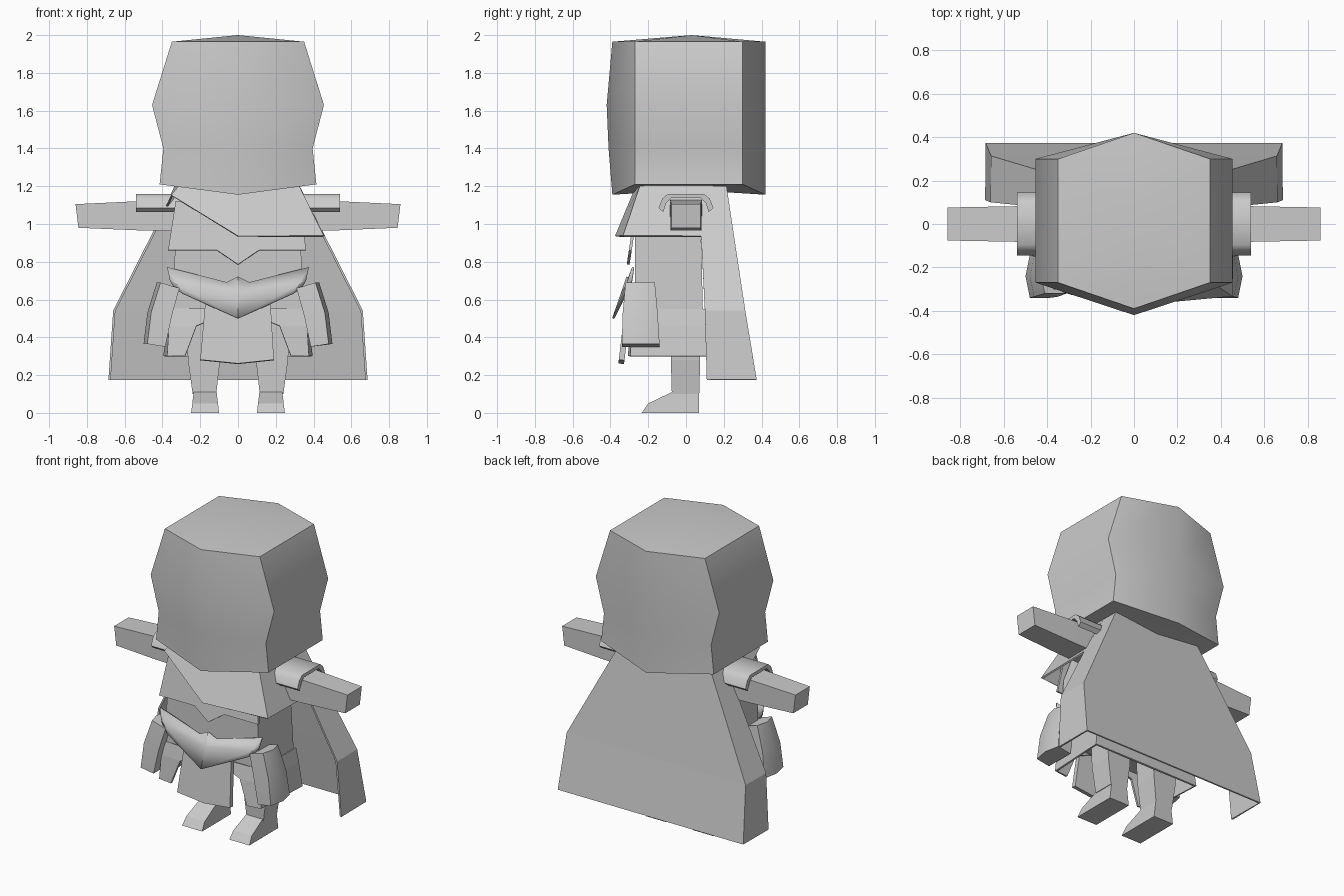
import bpy
import bmesh
import math
from mathutils import Vector

default_cube = bpy.data.objects.get("Cube")
if default_cube:
    bpy.data.objects.remove(default_cube, do_unlink=True)

# One flat colour for the whole figure
grey = bpy.data.materials.new("plain_grey")
grey.use_nodes = True
colour = (0.6, 0.6, 0.6, 1)
grey.diffuse_color = colour
grey.node_tree.nodes["Principled BSDF"].inputs["Base Color"].default_value = colour


def make_object(name, bm, smooth_angle=None, mirror=False, thickness=0):
    """Turn a bmesh into a named object, with optional mirror and thickness."""
    bmesh.ops.remove_doubles(bm, verts=bm.verts, dist=0.0005)
    bmesh.ops.recalc_face_normals(bm, faces=bm.faces)
    mesh = bpy.data.meshes.new(name)
    bm.to_mesh(mesh)
    bm.free()
    mesh.materials.append(grey)
    obj = bpy.data.objects.new(name, mesh)
    bpy.context.collection.objects.link(obj)
    if thickness:
        solid = obj.modifiers.new("thickness", 'SOLIDIFY')
        solid.thickness = thickness
        solid.offset = 0
    if mirror:
        obj.modifiers.new("mirror", 'MIRROR').use_clip = True
    if smooth_angle:
        bpy.ops.object.select_all(action='DESELECT')
        obj.select_set(True)
        bpy.context.view_layer.objects.active = obj
        bpy.ops.object.shade_smooth_by_angle(angle=math.radians(smooth_angle))
    return obj


def bridge(bm, lower, upper, closed=True):
    """Join two rows of vertices with quads."""
    count = len(lower)
    for i in range(count if closed else count - 1):
        j = (i + 1) % count
        bm.faces.new((lower[i], lower[j], upper[j], upper[i]))


def loft(name, rows, closed=True, caps=True, **options):
    """Skin a list of point rows."""
    bm = bmesh.new()
    rings = [[bm.verts.new(p) for p in row] for row in rows]
    for lower, upper in zip(rings, rings[1:]):
        bridge(bm, lower, upper, closed)
    if closed and caps:
        bm.faces.new(rings[0])
        bm.faces.new(rings[-1])
    return make_object(name, bm, **options)


def plate(name, outline, y_at, thickness=0.015, mirror=False):
    """Front facing sheet from an x, z outline; y follows a rule."""
    bm = bmesh.new()
    bm.faces.new([bm.verts.new((x, y_at(x, z), z)) for x, z in outline])
    bmesh.ops.triangulate(bm, faces=bm.faces)
    return make_object(name, bm, thickness=thickness, mirror=mirror)


def box_row(x0, x1, y0, y1, z):
    return [(x0, y0, z), (x1, y0, z), (x1, y1, z), (x0, y1, z)]


# Hooded head: six sided rings, pointed crown and underside
def head_ring(z, half, front, drop=0):
    return [(0, front, z - drop), (half, -0.27, z), (half, 0.3, z),
            (0, 0.42, z - drop), (-half, 0.3, z), (-half, -0.27, z)]


bm = bmesh.new()
head_rows = [head_ring(1.21, 0.415, -0.39, 0.055), head_ring(1.4, 0.395, -0.41),
             head_ring(1.63, 0.455, -0.42), head_ring(1.965, 0.35, -0.39)]
rings = [[bm.verts.new(p) for p in row] for row in head_rows]
for lower, upper in zip(rings, rings[1:]):
    bridge(bm, lower, upper)
crown = bm.verts.new((0, 0.03, 2))
base = bm.verts.new((0, 0.02, 1.18))
for i in range(6):
    j = (i + 1) % 6
    bm.faces.new((rings[-1][i], rings[-1][j], crown))
    bm.faces.new((rings[0][j], rings[0][i], base))
make_object("head", bm, smooth_angle=58)

# Torso and coat
loft("torso", [box_row(-0.35, 0.35, -0.27, 0.09, 0.5),
               box_row(-0.33, 0.33, -0.27, 0.08, 0.935),
               box_row(-0.27, 0.27, -0.2, 0.12, 1.2)])
loft("coat_skirt_side", [
    [(0.28, -0.3, 0.3), (0.37, -0.29, 0.3), (0.39, 0.11, 0.3), (0, 0.11, 0.3)],
    [(0.22, -0.29, 0.46), (0.36, -0.28, 0.46), (0.37, 0.1, 0.46), (0, 0.1, 0.46)],
    [(0, -0.28, 0.55), (0.35, -0.27, 0.55), (0.35, 0.1, 0.55), (0, 0.1, 0.55)],
], closed=False, thickness=0.015, mirror=True)

# Cape: flat back panel, side flaps that turn forward
cape_levels = [(0.175, 0.68, 0.37, 0.11), (0.54, 0.655, 0.31, 0.1),
               (0.935, 0.455, 0.25, 0.08), (1.2, 0.32, 0.21, 0.03)]
loft("cape", [[(-x, front, z), (-x, back, z), (x, back, z), (x, front, z)]
              for z, x, back, front in cape_levels], closed=False, thickness=0.012)

# Mantle: draped from the shoulders, its hem rising on the right
loft("mantle", [
    [(-0.42, 0.08, 1.0), (-0.35, -0.27, 1.15), (0, -0.37, 0.935),
     (0.45, -0.33, 0.935), (0.455, 0.08, 0.935)],
    [(-0.33, 0.1, 1.2), (-0.31, -0.24, 1.2), (0, -0.26, 1.2),
     (0.32, -0.24, 1.2), (0.32, 0.1, 1.2)],
], closed=False, thickness=0.012)

# Layered front pieces
plate("chest_layer", [(-0.33, 1.12), (-0.37, 0.86), (-0.11, 0.86), (0, 0.785),
                      (0.11, 0.86), (0.36, 0.86), (0.33, 1.12)],
      lambda x, z: -0.295 + 0.15 * (z - 0.86))
plate("tabard", [(-0.17, 0.62), (-0.2, 0.28), (0, 0.26), (0.19, 0.28), (0.17, 0.62)],
      lambda x, z: -0.3 - 0.12 * (0.62 - z), thickness=0.03)
loft("belt", [
    [(0, -0.385, 0.5), (0.29, -0.32, 0.63), (0.335, -0.3, 0.66)],
    [(0, -0.34, 0.63), (0.32, -0.31, 0.68), (0.36, -0.29, 0.7)],
    [(0, -0.31, 0.72), (0.06, -0.31, 0.69), (0.375, -0.28, 0.77)],
], closed=False, thickness=0.012, mirror=True, smooth_angle=30)


# Hip pouches with rounded outer wall
def pouch_row(inner, outer, front, back, z, tilt):
    return [(inner, front, z - tilt), (inner, back, z - tilt), (outer - 0.02, back, z),
            (outer, (front + back) / 2, z), (outer - 0.02, front, z)]


loft("hip_pouch", [pouch_row(0.385, 0.5, -0.34, -0.14, 0.365, 0.015),
                   pouch_row(0.35, 0.48, -0.335, -0.15, 0.53, 0.015),
                   pouch_row(0.31, 0.43, -0.32, -0.165, 0.69, 0.03)],
     mirror=True, smooth_angle=40)


# Arms and arched shoulder guards
def arm_row(x, low, high, half, slant=0):
    return [(x - slant, -half, low), (x - slant, half, low), (x, half, high), (x, -half, high)]


loft("arm", [arm_row(0.25, 0.96, 1.13, 0.085), arm_row(0.54, 0.967, 1.12, 0.082),
             arm_row(0.86, 0.98, 1.105, 0.076, 0.015)], mirror=True)

arch = [(0.145, 1.085), (0.125, 1.135), (0.095, 1.16)]
arch += [(-y, z) for y, z in reversed(arch)]
arch += [(y * 0.83, z - 0.022) for y, z in reversed(arch)]
loft("shoulder_guard", [[(x, y, z) for y, z in arch] for x in (0.3, 0.54)],
     mirror=True, smooth_angle=50)

# Legs and wedge shaped feet
loft("leg", [box_row(0.115, 0.24, -0.075, 0.07, 0.1),
             box_row(0.095, 0.265, -0.08, 0.075, 0.28),
             box_row(0.08, 0.275, -0.08, 0.075, 0.52)], mirror=True)
foot_profile = [(0.07, 0), (-0.235, 0), (-0.2, 0.05), (-0.075, 0.11), (0.07, 0.11)]
loft("foot", [[(x + side * 0.12 * z, y, z) for y, z in foot_profile]
              for x, side in ((0.1, 1), (0.248, -1))], mirror=True)
